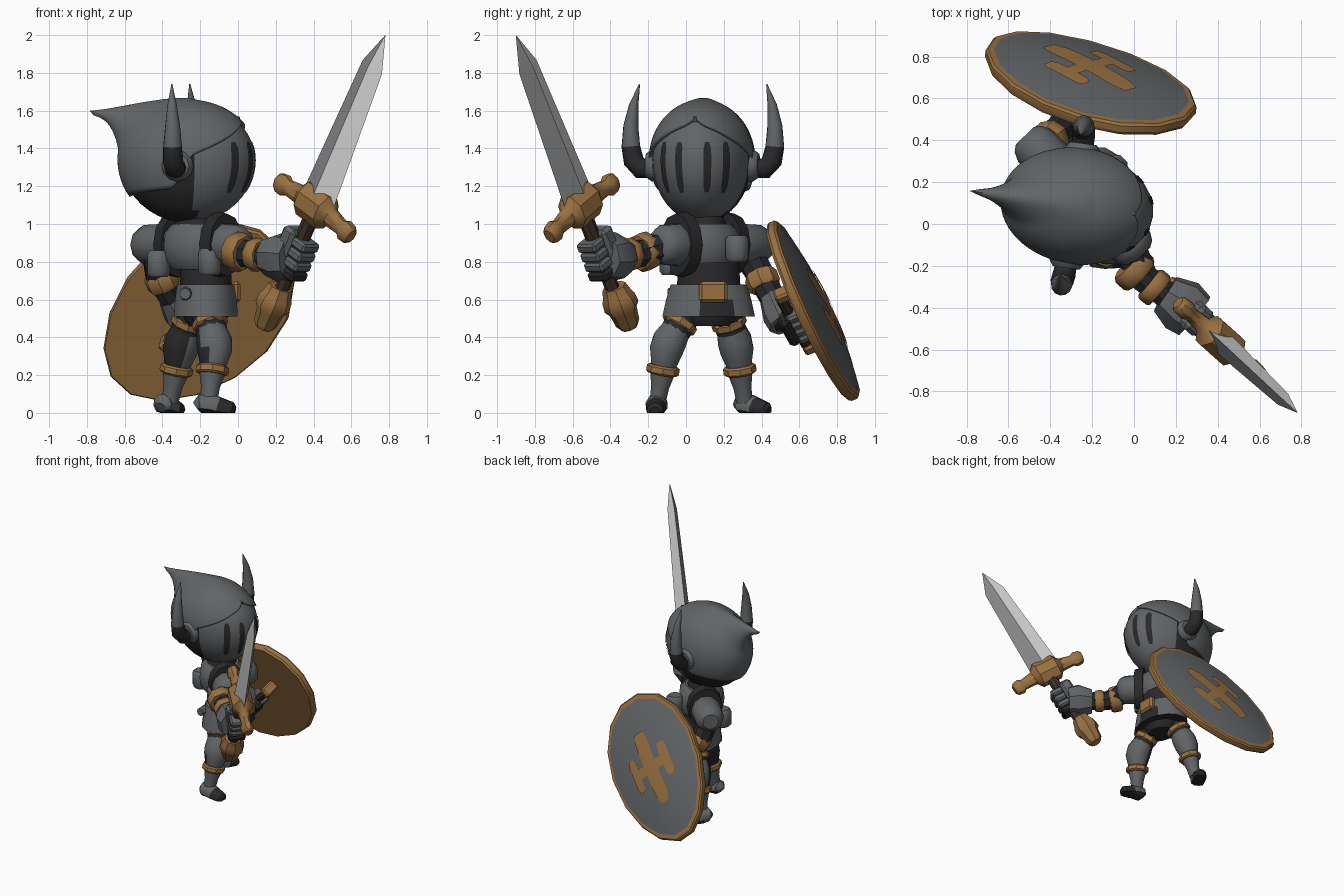
import bpy, bmesh, math
from mathutils import Vector as V, Matrix

if "Cube" in bpy.data.objects:
    bpy.data.objects.remove(bpy.data.objects["Cube"])

def material(name, c):
    m = bpy.data.materials.new(name)
    m.diffuse_color = (*c, 1)
    m.use_nodes = True
    m.node_tree.nodes["Principled BSDF"].inputs["Base Color"].default_value = m.diffuse_color
    return m

STEEL = material("steel grey", (0.12, 0.128, 0.134))
BLACK = material("black leather", (0.022, 0.022, 0.024))
GOLD = material("bronze", (0.32, 0.165, 0.052))
BLADE = material("bright blade", (0.72, 0.72, 0.72))
BLADE_DARK = material("blade grey", (0.24, 0.245, 0.25))
BROWN = material("brown grip", (0.05, 0.028, 0.02))

def finish(name, bm, mats, M=None, rule=None, angle=30, solid=0):
    mats = mats if isinstance(mats, list) else [mats]
    bmesh.ops.recalc_face_normals(bm, faces=bm.faces)
    if rule:
        for f in bm.faces:
            f.material_index = rule(f.calc_center_median())
    if M:
        bmesh.ops.transform(bm, matrix=M, verts=bm.verts)
    me = bpy.data.meshes.new(name)
    bm.to_mesh(me); bm.free()
    o = bpy.data.objects.new(name, me)
    for m in mats:
        me.materials.append(m)
    bpy.context.collection.objects.link(o)
    if solid:
        s = o.modifiers.new("thickness", 'SOLIDIFY'); s.thickness = solid; s.offset = 0
    bpy.ops.object.select_all(action='DESELECT')
    o.select_set(True)
    bpy.context.view_layer.objects.active = o
    bpy.ops.object.shade_smooth_by_angle(angle=math.radians(angle))
    return o

def skin(bm, rows, closed=True, caps=True):
    n = len(rows[0])
    for a, b in zip(rows, rows[1:]):
        for j in range(n if closed else n - 1):
            k = (j + 1) % n
            bm.faces.new((a[j], a[k], b[k], b[j]))
    if caps:
        bm.faces.new(rows[0]); bm.faces.new(rows[-1])

# sweep rings with n sides along a path; radii are numbers or (rx, ry)
def tube(name, pts, radii, n, mat, M=None, rule=None, phase=0, floor=None, angle=38):
    bm = bmesh.new()
    pts = [V(p) for p in pts]
    rows, q, prev = [], None, V((0, 0, 1))
    for i, p in enumerate(pts):
        t = (pts[min(i + 1, len(pts) - 1)] - pts[max(i - 1, 0)]).normalized()
        d = prev.rotation_difference(t)
        q = d @ q if q else d
        prev = t
        r = radii[i] if isinstance(radii[i], tuple) else (radii[i],) * 2
        row = []
        for j in range(n):
            a = 2 * math.pi * j / n + phase
            c = p + q @ V((r[0] * math.cos(a), r[1] * math.sin(a), 0))
            if floor is not None:
                c.z = max(c.z, floor)
            row.append(bm.verts.new(c))
        rows.append(row)
    skin(bm, rows)
    return finish(name, bm, mat, M, rule, angle)

def box(name, loc, size, mat, M=None, bevel=0.015):
    bm = bmesh.new()
    bmesh.ops.create_cube(bm, size=1, matrix=Matrix.Translation(loc) @ Matrix.Diagonal((*size, 1)))
    bmesh.ops.bevel(bm, geom=bm.edges[:], offset=bevel, segments=1, affect='EDGES')
    return finish(name, bm, mat, M)

def band(name, a, b, r, mat=GOLD):
    a, b = V(a), V(b)
    tube(name, [a, a.lerp(b, .2), a.lerp(b, .8), b], [r * .88, r, r, r * .88], 8, mat)

def frame(x, y, z, o):
    return Matrix.Translation(o) @ Matrix((x, y, z)).transposed().to_4x4()

def yawed(deg, o):
    return Matrix.Translation(o) @ Matrix.Rotation(math.radians(deg), 4, 'Z')

# ---------- helmet (local frame: x forward, y left) ----------
H = yawed(-8, (-0.263, 0.085, 1.34))

def shell(th, ph, s=1.0):
    z = math.cos(th)
    return V((.357 * math.sin(th) * math.cos(ph), .262 * math.sin(th) * math.sin(ph), z * (.3 if z > 0 else .333))) * s

def edge(ph):  # polar angle of the cap's lower edge
    keys = [(0, 45), (12, 53), (30, 60), (60, 75), (82, 86), (97, 116), (180, 124)]
    d = abs(math.degrees(ph))
    for (a, u), (b, v) in zip(keys, keys[1:]):
        if d <= b + 1e-6:
            return math.radians(u + (v - u) * (d - a) / (b - a))
    return math.radians(124)

def crest(p):  # ridge along the crown and a swept point at the back
    a = math.atan2(p.z, -p.x) - math.radians(35)
    qd = math.hypot(a / (.8 if a > 0 else .5), p.y / .11)
    w = max(0, 1 - qd) ** 1.3 if p.x < 0.1 else 0
    if p.z > 0:
        p.z += .036 * math.exp(-(p.y / .06) ** 2) * min(1, max(0, .06 - p.x) / .3) * min(1, p.z / .2)
    return p.lerp(V((-.53, 0, .25)), w)

bm = bmesh.new()
rows = []
for i in range(1, 29):
    rows.append([bm.verts.new(crest(shell(edge(ph) * i / 28, ph, 1.02)))
                 for ph in [math.radians(k * 5 - 180) for k in range(72)]])
skin(bm, rows, caps=False)
bm.faces.new(rows[0])
finish("helmet_cap", bm, STEEL, H, angle=50, solid=.025)
tube("cap_front_point", [(.19, 0, .19), (.25, 0, .212), (.275, 0, .225)], [.045, .025, .004], 8, STEEL, H)

bm = bmesh.new()
rows = [[bm.verts.new(shell(math.pi * i / 20, 2 * math.pi * k / 32)) for k in range(32)] for i in range(1, 20)]
skin(bm, rows)
finish("helmet_face", bm, [STEEL, BLACK], H, lambda c: int(c.x < .06), 50)

for i, deg in enumerate((-40, -17, 17, 40)):  # visor slits
    bm = bmesh.new()
    rows = []
    for k in range(9):
        w = (2.4 if k in (0, 8) else 4.4)
        th = math.radians(72 + 49 * k / 8)
        rows.append([bm.verts.new(shell(th, math.radians(deg + e), 1.012)) for e in (-w, 0, w)])
    skin(bm, rows, closed=False, caps=False)
    finish(f"visor_slit_{i}", bm, BLACK, H)

for s in (1, -1):  # ear discs and horns
    side = "left" if s > 0 else "right"
    tube(side + "_ear_disc", [(-.02, s * y, -.03) for y in (.21, .27, .285, .30)], [.085, .085, .075, .065], 12, STEEL, H)
    tube(side + "_horn", [(-.02, s * .27, -.045), (-.025, s * .335, -.045), (-.03, s * .37, -.005), (-.03, s * .385, .07),
                          (-.03, s * .385, .18), (-.035, s * .37, .29), (-.04, s * .34, .4)],
         [.05, .055, .055, .05, .04, .025, .003], 12, [STEEL, BLACK], H, lambda c: int(c.z < .1), angle=70)

# ---------- torso ----------
T = yawed(44, (-0.21, 0.1, 0))
tube("neck", [(-.22, .1, .95), (-.22, .1, 1.04)], [.13, .10], 12, BLACK)
tube("breastplate", [(0, 0, z) for z in (.76, .80, .87, .95, 1.0)],
     [(.13, .15), (.165, .18), (.175, .21), (.165, .21), (.12, .16)], 12, STEEL, T)
for s in (1, -1):
    side = "left" if s > 0 else "right"
    k = 1.12 if s > 0 else .88
    tube(side + "_shoulder_strap", [(0, s * .145, .89), (0, s * .215, .89)], [(.135, .175), (.125, .165)], 12, BLACK, T)
    tube(side + "_pauldron", [(0, s * y * k, .89) for y in (.2, .24, .34, .38, .40)], [.11, .115, .11, .09, .06], 10, STEEL, T)
for i, p in enumerate([(-.15, -.08, .80), (-.42, .12, .79), (-.09, .27, .87)]):
    tube(f"chest_clasp_{i}", [(p[0], p[1], p[2] + h) for h in (-.07, -.05, .05, .07)],
         [.05, .065, .065, .05], 8, STEEL, phase=math.pi / 8)

# ---------- waist, belt and skirt ----------
P = Matrix.Translation((-.17, .12, 0))
tube("waist", [(0, 0, .64), (0, 0, .80)], [(.14, .17), (.13, .16)], 12, BLACK, P)
tube("pelvis", [(0, 0, .46), (0, 0, .53), (0, 0, .62)], [(.09, .11), (.13, .18), (.14, .19)], 12, BLACK, P)
tube("skirt_plates", [(0, 0, .51), (0, 0, .60), (0, 0, .68)], [(.172, .25), (.167, .23), (.155, .205)],
     16, [STEEL, BLACK], P, lambda c: int(c.x > 0 and abs(c.y - .02) < .09 and c.z < .61), phase=math.pi / 16)
box("belt_buckle", (.158, .025, .64), (.05, .15, .11), GOLD, P)
for s in (1, -1):
    tube("hip_stud", [(-.1, s * .14, .63), (-.11, s * .215, .63)], [.04, .03], 8, STEEL, P)

# ---------- legs ----------
def leg(side, hip, knee, ankle, heel, toe):
    hip, knee, ankle, heel, toe = map(V, (hip, knee, ankle, heel, toe))
    d = (toe - heel).normalized()
    behind = lambda c: int((c - (knee if c.z < knee.z else knee.lerp(hip, .25))).dot(d) < -.045)
    tube(side + "_thigh", [knee, knee.lerp(hip, .5), hip], [.075, .085, .085], 10, BLACK)
    band(side + "_thigh_band", knee.lerp(hip, .45), knee.lerp(hip, .68), .094)
    tube(side + "_knee_guard", [knee.lerp(ankle, .38), knee.lerp(ankle, .1), knee.lerp(hip, .12), knee.lerp(hip, .42)],
         [.068, .093, .095, .08], 10, [STEEL, BLACK], rule=behind)
    band(side + "_knee_band", knee.lerp(ankle, .52), knee.lerp(ankle, .36), .088)
    tube(side + "_shin", [ankle, ankle.lerp(knee, .25), knee.lerp(ankle, .4)], [.045, .05, .075], 10, STEEL)
    tube(side + "_boot", [heel.lerp(toe, t) + V((0, 0, h)) for t, h in ((0, .03), (.1, .045), (.4, .04), (.55, .03), (.75, .02), (.92, .012), (1, .008))],
         [.03, .056, .06, .056, .05, .045, .025], 10, [STEEL, BLACK],
         rule=lambda c: int(c.z < .02 or (c - heel).dot(d) > .11), floor=0)

leg("right", (-.17, .02, .56), (-.12, -.1, .36), (-.155, -.15, .06), (-.22, -.15, 0), (-.015, -.165, 0))
leg("left", (-.23, .2, .56), (-.30, .265, .36), (-.36, .31, .06), (-.41, .27, 0), (-.31, .44, 0))

# ---------- right arm ----------
tube("right_arm", [(-.02, -.12, .88), (.05, -.26, .84), (.25, -.41, .82)], [.085, .075, .065], 8, BLACK)
band("right_elbow_band", (-.03, -.19, .86), (.035, -.25, .845), .105)
band("right_forearm_band", (.07, -.28, .84), (.125, -.325, .835), .09)
tube("right_gauntlet_cuff", [(.15, -.335, .83), (.23, -.39, .825), (.29, -.44, .82)], [.10, .135, .12], 8, STEEL)

# ---------- sword (local frame: x along guard, y blade normal, z toward tip) ----------
u = V((.62, -.58, 1.52)).normalized()
g = V((.37, -.33, -.3)); g = (g - u * g.dot(u)).normalized()
S = frame(g, u.cross(g), u, (.405, -.55, 1.08))
tube("sword_blade", [(0, 0, z) for z in (0, .86, 1.05)], [(.12, .056), (.078, .036), (.002, .002)], 4, [BLADE, BLADE_DARK], S,
     rule=lambda c: int(c.x * c.y > 0), angle=10)
xs = [(-.30, .035), (-.285, .05), (-.24, .055), (-.215, .04), (-.12, .05), (-.08, .095)]
xs += [(-x, r) for x, r in reversed(xs)]
tube("sword_guard", [(x, 0, .03 - abs(x) * .1) for x, r in xs], [(r * 1.1, r * .9) for x, r in xs], 8, GOLD, S, phase=math.pi / 8)
tube("sword_grip", [(0, 0, -.52), (0, 0, -.05)], [.038, .042], 8, BROWN, S)
tube("sword_pommel", [(-.015, 0, z) for z in (-.73, -.70, -.63, -.60, -.55, -.53, -.48)],
     [.045, .065, .075, .095, .09, .08, .065], 8, GOLD, S)
box("right_palm", (-.055, 0, -.285), (.09, .15, .28), STEEL, S, .02)
for i in range(4):
    box(f"right_finger_{i}", (.035, 0, -.2 - i * .058), (.10, .13, .052), BLACK if i == 3 else STEEL, S, .012)

# ---------- shield (local frame: x across, y long axis, z outward) ----------
n = V((.12, .92, .385)).normalized()
e = V((0, 0, 1)).cross(n).normalized() * -1
up = e.cross(n).normalized()
up = up if up.z > 0 else -up
a = math.radians(44)
L = e * math.cos(a) + up * math.sin(a)
K = frame(L.cross(n), L, n, (-.22, .68, .53))

def outline(s, z, bm):
    return [bm.verts.new((.41 * s * math.sin(t) * (1 + .1 * math.cos(t)), .6 * s * math.cos(t), z))
            for t in [2 * math.pi * (k + .5) / 16 for k in range(16)]]

def dome(x, y):
    return .08 - .06 * ((x / .41) ** 2 + (y / .6) ** 2)

bm = bmesh.new()
skin(bm, [outline(s, z, bm) for s, z in ((.9, -.035), (.98, -.035), (1, -.02), (1, .012), (.98, .024), (.91, .028))])
finish("shield_rim_and_back", bm, GOLD, K)
bm = bmesh.new()
skin(bm, [outline(s, .08 - .06 * s * s, bm) for s in (.925, .8, .65, .45, .25, .1)])
finish("shield_face", bm, STEEL, K, angle=60)

def plate(name, cx, cy, w, h):  # emblem bar following the domed face
    bm = bmesh.new()
    rows = []
    for k in range(9):
        y = cy + h * (k / 8 - .5)
        f = .65 if k in (0, 8) else 1
        rows.append([bm.verts.new((x, y, dome(x, y) + .008)) for x in [cx + w * f * j / 4 for j in (-2, -1, 0, 1, 2)]])
    skin(bm, rows, closed=False, caps=False)
    finish(name, bm, GOLD, K)

plate("emblem_long_bar", 0, 0, .115, .58)
plate("emblem_cross_bar", 0, 0, .30, .08)
for s in (1, -1):
    plate("emblem_side_bar", s * .15, 0, .075, .27)

# ---------- left arm and shield handle ----------
tube("left_arm", [(-.43, .32, .86), (-.42, .4, .72), (-.26, .53, .47)], [.085, .075, .065], 8, BLACK)
band("left_elbow_band", (-.42, .39, .74), (-.385, .42, .66), .09)
tube("left_gauntlet_cuff", [(-.35, .46, .61), (-.30, .5, .53), (-.26, .525, .47)], [.075, .1, .09], 8, STEEL)
tube("shield_handle", [(0, -.2, -.12), (0, .2, -.12)], [.03, .03], 8, BROWN, K)
for s in (1, -1):
    box("handle_mount", (0, s * .21, -.08), (.08, .06, .13), GOLD, K, .012)
box("left_palm", (0, -.02, -.16), (.14, .2, .06), BLACK, K, .02)
for i in range(4):
    box(f"left_finger_{i}", (0, .06 - i * .055, -.10), (.12, .048, .08), STEEL, K, .012)
